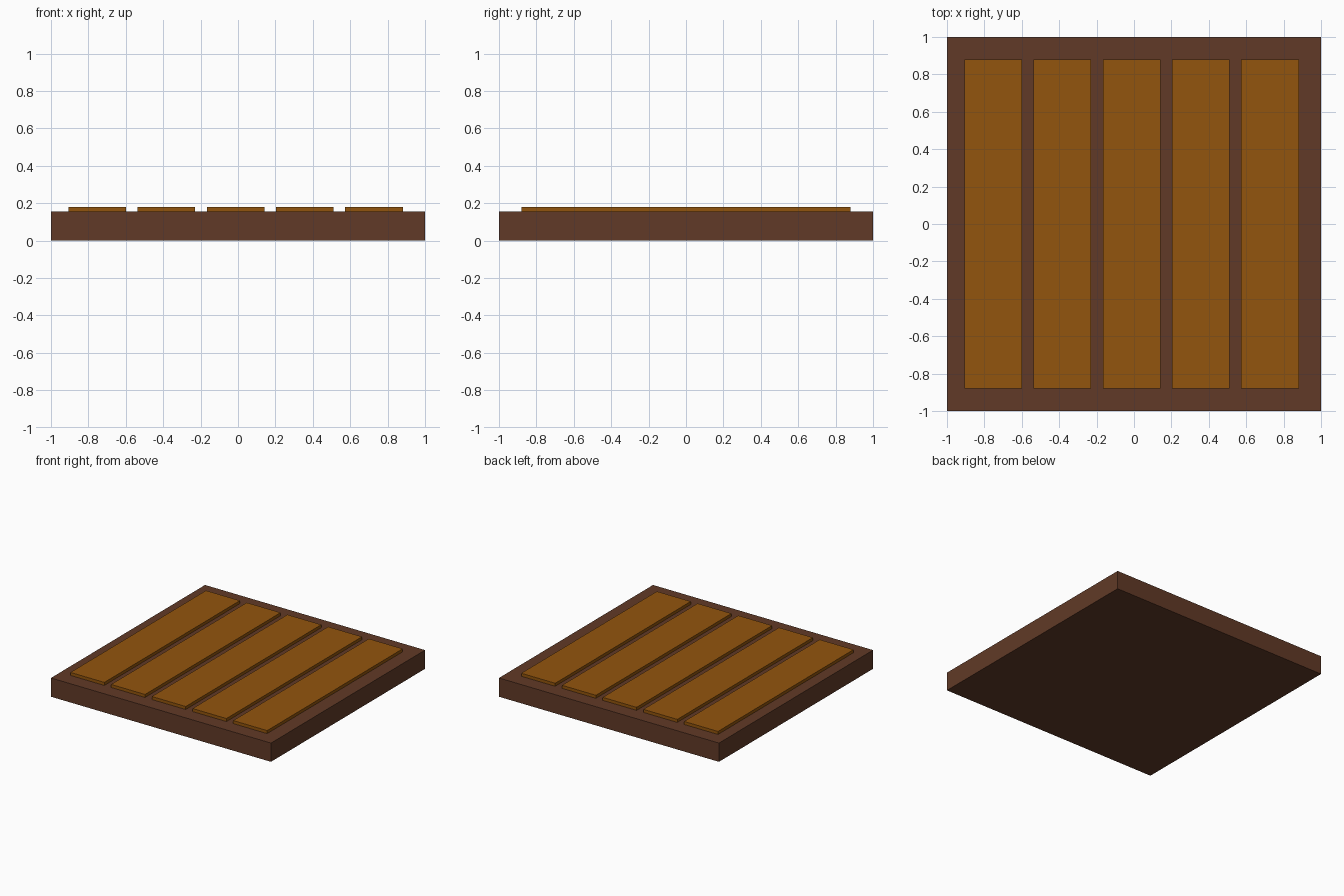
import bpy

if "Cube" in bpy.data.objects:
    bpy.data.objects.remove(bpy.data.objects["Cube"])


def material(name, color):
    m = bpy.data.materials.new(name)
    m.diffuse_color = color
    m.use_nodes = True
    m.node_tree.nodes["Principled BSDF"].inputs["Base Color"].default_value = m.diffuse_color
    return m


def box(name, lo, hi, mat):
    bpy.ops.mesh.primitive_cube_add(size=1, location=[(a + b) / 2 for a, b in zip(lo, hi)])
    ob = bpy.context.object
    ob.name = name
    ob.scale = [b - a for a, b in zip(lo, hi)]
    bpy.ops.object.transform_apply(location=False, rotation=False, scale=True)
    ob.data.materials.append(mat)
    return ob


dark = material("dark_wood", (0.12, 0.042, 0.02, 1))
light = material("light_wood", (0.29, 0.09, 0.004, 1))

# Base slab
box("base", (-1, -1, 0), (1, 1, 0.154), dark)

# Five raised planks, evenly spaced along x
for i in range(5):
    x = -0.907 + 0.37 * i
    box(f"plank_{i + 1}", (x, -0.88, 0.14), (x + 0.308, 0.88, 0.179), light)
